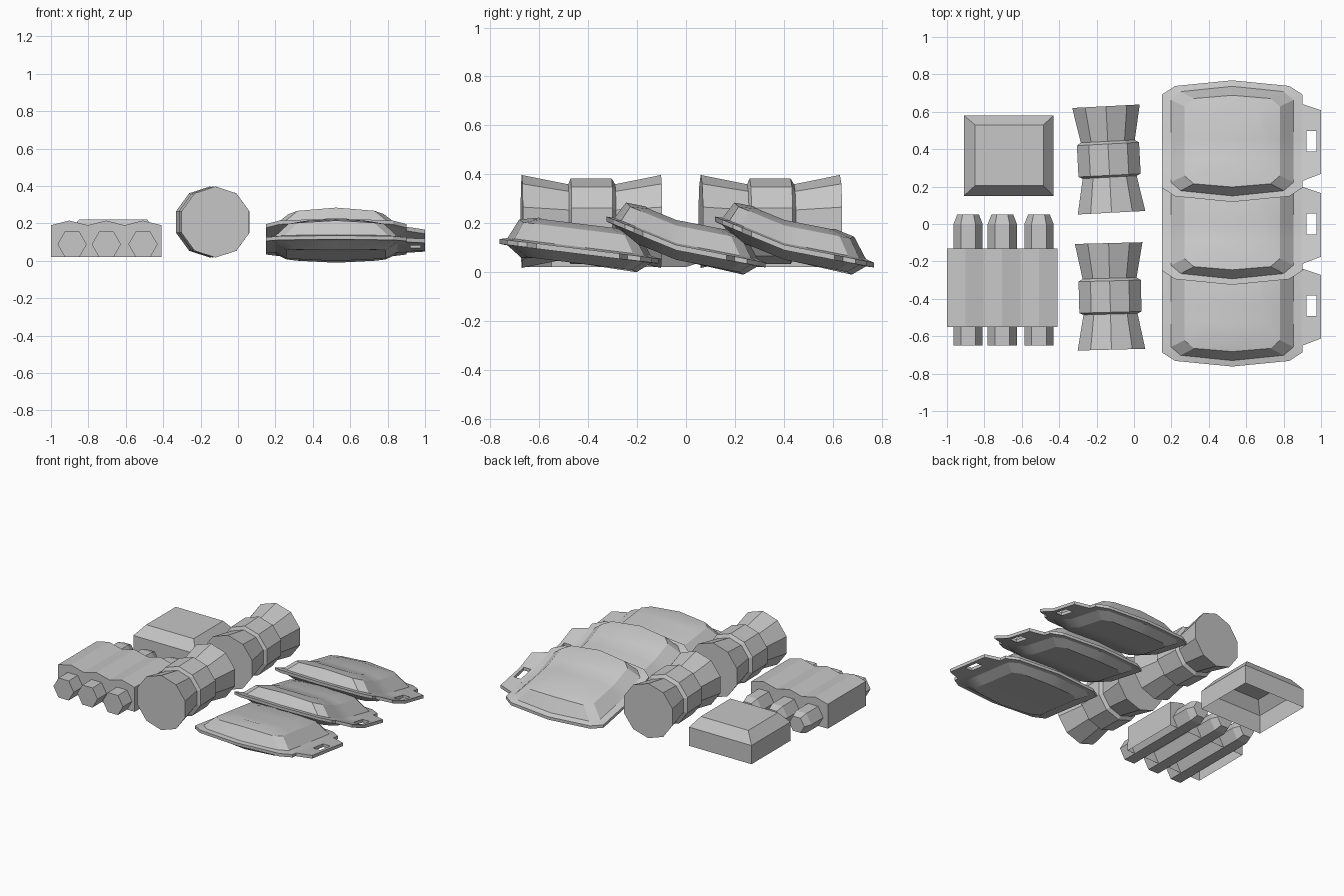
import bpy, bmesh
from math import sin, cos, pi, radians
from mathutils import Matrix, Vector

cube = bpy.data.objects.get("Cube")
if cube:
    bpy.data.objects.remove(cube, do_unlink=True)

grey = bpy.data.materials.new("light grey")
grey.use_nodes = True
colour = (0.57, 0.57, 0.57, 1)
grey.diffuse_color = colour
grey.node_tree.nodes["Principled BSDF"].inputs["Base Color"].default_value = colour


def finish(bm, name, smooth=False):
    bmesh.ops.recalc_face_normals(bm, faces=bm.faces)
    mesh = bpy.data.meshes.new(name)
    bm.to_mesh(mesh)
    bm.free()
    mesh.materials.append(grey)
    obj = bpy.data.objects.new(name, mesh)
    bpy.context.collection.objects.link(obj)
    if smooth:
        bpy.ops.object.select_all(action='DESELECT')
        obj.select_set(True)
        bpy.context.view_layer.objects.active = obj
        bpy.ops.object.shade_smooth_by_angle(angle=radians(25))
    return obj


def loft(bm, rings, cap_start=True, cap_end=True):
    """Skin a list of point rings with quads."""
    rows = [[bm.verts.new(p) for p in ring] for ring in rings]
    n = len(rows[0])
    for a, b in zip(rows, rows[1:]):
        for i in range(n):
            j = (i + 1) % n
            bm.faces.new((a[i], a[j], b[j], b[i]))
    if cap_start:
        bm.faces.new(rows[0])
    if cap_end:
        bm.faces.new(rows[-1])
    return rows


# Open-bottomed box with a bevelled lid
def rectangle(x0, x1, y0, y1, z):
    return [(x0, y0, z), (x1, y0, z), (x1, y1, z), (x0, y1, z)]


bm = bmesh.new()
loft(bm, [rectangle(-.91, -.43, .15, .58, .02),
          rectangle(-.91, -.43, .15, .58, .15),
          rectangle(-.85, -.485, .205, .53, .22)], cap_start=False)
finish(bm, "box")

# Holder with a ridged top, open underneath
crest = [(-1 + i * .0983, .215 if i % 2 else .19) for i in range(7)]
section = [(-1, .02)] + crest + [(-.41, .02)]
bm = bmesh.new()
front, back = loft(bm, [[(x, y, z) for x, z in section] for y in (-.55, -.13)])
bm.edges.ensure_lookup_table()
underside = [f for f in bm.faces if all(v.co.z < .03 for v in f.verts)]
bmesh.ops.delete(bm, geom=underside, context='FACES')
finish(bm, "tube_holder")


# Three hexagonal tubes with tapered back ends
def hexagon(cx, y, scale):
    return [(cx + .078 * scale * cos(i * pi / 3), y,
             .088 + .068 * scale * sin(i * pi / 3) / sin(pi / 3)) for i in range(6)]


for k, cx in enumerate((-.887, -.704, -.508)):
    bm = bmesh.new()
    loft(bm, [hexagon(cx, -.65, 1), hexagon(cx, 0, 1), hexagon(cx, .05, .75)])
    finish(bm, f"tube_{k + 1}")


# Ten-sided waisted barrels with a raised band
def barrel(name, x, y, turn):
    profile = [(-.285, .19), (-.095, .152), (-.085, .175),
               (.083, .175), (.097, .152), (.285, .19)]
    bm = bmesh.new()
    loft(bm, [[(r * cos(pi / 2 + i * pi / 5), t, r * sin(pi / 2 + i * pi / 5))
               for i in range(10)] for t, r in profile])
    place = Matrix.Translation((x, y, .207)) @ Matrix.Rotation(radians(turn), 4, 'Z')
    bmesh.ops.transform(bm, matrix=place, verts=bm.verts)
    finish(bm, name)


barrel("back_barrel", -.135, .345, 3)
barrel("front_barrel", -.128, -.387, 1.5)


# Overlapping pouches: a flat flange with a puffed body and a slotted tab
def pouch_ring(a, b, c, d, e, edge, middle):
    side = [(a, b, edge), (c, d, edge), (0, e, middle), (-c, d, edge), (-a, b, edge)]
    return side + [(x, -y, z) for x, y, z in reversed(side)]


def pouch(name, cy, sag):
    flange = (.375, .25, .305, .295, .325)
    base = (.328, .22, .275, .265, .293)
    plateau = (.255, .185, .205, .228, .245)
    crown = (.17, .12, .13, .15, .165)
    bm = bmesh.new()
    loft(bm, [pouch_ring(.265, .18, .21, .215, .235, -.05, -.057),
              pouch_ring(*base, -.012, -.012),
              pouch_ring(*flange, -.01, -.01),
              pouch_ring(*flange, .01, .01),
              pouch_ring(*base, .018, .018),
              pouch_ring(*plateau, .09, .1),
              pouch_ring(*crown, .113, .117)])
    # Tab frame around its slot
    outer = [(.37, -.215), (.475, -.175), (.475, .165), (.37, .2)]
    inner = [(.397, -.055), (.452, -.055), (.452, .055), (.397, .055)]
    h = .011
    tab = [[(x, y, z) for x, y in pts]
           for pts, z in ((outer, -h), (outer, h), (inner, h), (inner, -h), (outer, -h))]
    loft(bm, tab, cap_start=False, cap_end=False)
    bmesh.ops.remove_doubles(bm, verts=bm.verts, dist=.0001)
    # Cut across, then bend along the length
    for t in (-.09, -.04, .01):
        bmesh.ops.bisect_plane(bm, geom=bm.verts[:] + bm.edges[:] + bm.faces[:],
                               plane_co=(0, t, 0), plane_no=(0, 1, 0))
    for v in bm.verts:
        v.co.z += sag(v.co.y)
        v.co += Vector((.525, cy, 0))
    finish(bm, name, smooth=True)


def bent(t):
    bend = -.04
    return .1 - (t - bend) * (.41 if t < bend else .195)


def straight(t):
    return .085 - .123 * t


pouch("front_pouch", -.437, straight)
pouch("middle_pouch", 0, bent)
pouch("back_pouch", .443, bent)
